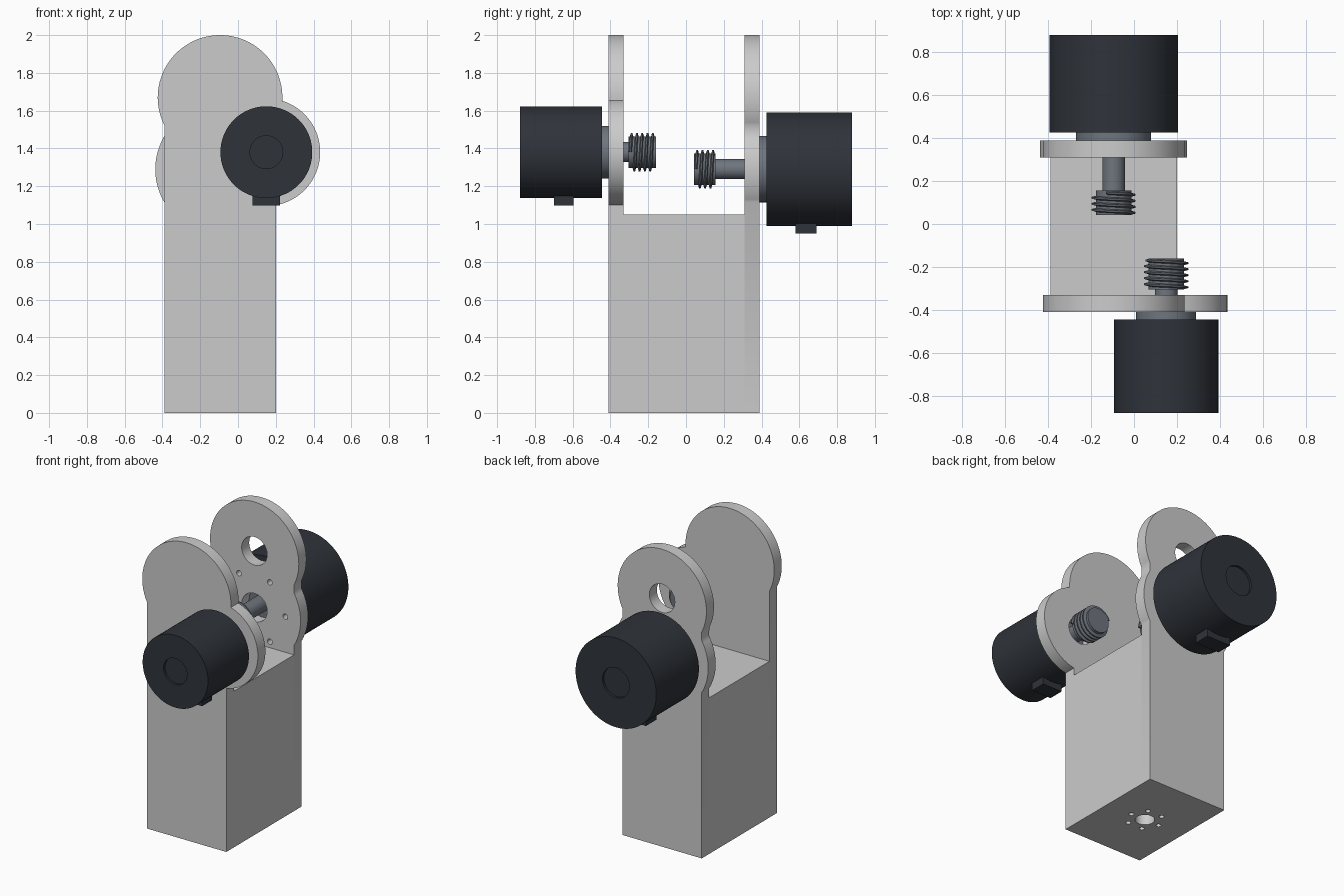
import bpy, bmesh
from math import sin, cos, pi, radians

if "Cube" in bpy.data.objects:
    bpy.data.objects.remove(bpy.data.objects["Cube"])


def material(name, rgb):
    m = bpy.data.materials.new(name)
    m.diffuse_color = (*rgb, 1)
    m.use_nodes = True
    m.node_tree.nodes["Principled BSDF"].inputs["Base Color"].default_value = m.diffuse_color
    return m


DARK = material("dark_casing", (0.028, 0.033, 0.042))
STEEL = material("steel", (0.16, 0.18, 0.21))


def finish(bm, name, mat=None):
    bmesh.ops.remove_doubles(bm, verts=bm.verts, dist=1e-5)
    bmesh.ops.recalc_face_normals(bm, faces=bm.faces)
    me = bpy.data.meshes.new(name)
    bm.to_mesh(me)
    bm.free()
    ob = bpy.data.objects.new(name, me)
    bpy.context.collection.objects.link(ob)
    if mat:
        me.materials.append(mat)
    return ob


def smooth(ob):
    bpy.ops.object.select_all(action='DESELECT')
    ob.select_set(True)
    bpy.context.view_layer.objects.active = ob
    bpy.ops.object.shade_smooth_by_angle(angle=radians(30))


def prism(bm, pts, offset):
    """Extrude a closed polygon of 3D points by an offset vector."""
    f = bm.faces.new([bm.verts.new(p) for p in pts])
    new = bmesh.ops.extrude_face_region(bm, geom=[f])["geom"]
    bmesh.ops.translate(bm, vec=offset,
                        verts=[v for v in new if isinstance(v, bmesh.types.BMVert)])


def box(name, x0, x1, y0, y1, z0, z1, mat=None):
    bm = bmesh.new()
    prism(bm, [(x0, y0, z0), (x1, y0, z0), (x1, y1, z0), (x0, y1, z0)], (0, 0, z1 - z0))
    return finish(bm, name, mat)


def arc(cx, cz, r, a0, a1, n=48):
    angles = [radians(a0 + (a1 - a0) * i / n) for i in range(n + 1)]
    return [(cx + r * cos(a), cz + r * sin(a)) for a in angles]


def lathe(name, cx, cz, profile, mat, n=96):
    """Revolve (radius, y) points about an axis parallel to y."""
    bm = bmesh.new()
    verts = [bm.verts.new((cx + r, y, cz)) for r, y in profile]
    edges = [bm.edges.new(p) for p in zip(verts, verts[1:])]
    bmesh.ops.spin(bm, geom=verts + edges, cent=(cx, 0, cz), axis=(0, 1, 0),
                   angle=2 * pi, steps=n, use_merge=True)
    ob = finish(bm, name, mat)
    smooth(ob)
    return ob


def rod(name, cx, cz, r, y0, y1, mat):
    return lathe(name, cx, cz, [(0, y0), (r, y0), (r, y1), (0, y1)], mat)


def cut(ob, polygons, offset):
    """Subtract a set of separate prisms."""
    bm = bmesh.new()
    for pts in polygons:
        prism(bm, pts, offset)
    cutter = finish(bm, "hole_cutter")
    cutter.hide_render = True
    mod = ob.modifiers.new("holes", 'BOOLEAN')
    mod.operation, mod.solver, mod.object = 'DIFFERENCE', 'EXACT', cutter
    bpy.context.view_layer.objects.active = ob
    bpy.ops.object.modifier_apply(modifier=mod.name)
    bpy.data.objects.remove(cutter)


def circle(cx, cz, r, n=40):
    return arc(cx, cz, r, 0, 360, n)[:-1]


def ring_of_holes(cx, cz, ring, r):
    return [circle(cx + ring * cos(k * pi / 3), cz + ring * sin(k * pi / 3), r, 24)
            for k in range(6)]


X0, X1, CX, TOP = -0.39, 0.20, -0.095, 1.67
FX, FZ = 0.15, 1.38      # front motor axis
BX, BZ = CX, 1.29        # back motor axis

# Solid block between the two plates, with blind mounting holes underneath
base = box("base_block", X0, X1, -0.33, 0.31, 0, 1.05)
bottom = [circle(CX, -0.01, 0.06)] + ring_of_holes(CX, -0.01, 0.108, 0.016)
cut(base, [[(x, y, -0.05) for x, y in c] for c in bottom], (0, 0, 0.3))
smooth(base)


# Side plates with rounded top lobe and motor lobe
def plate(name, outline, y0, y1, holes):
    bm = bmesh.new()
    prism(bm, [(x, y0, z) for x, z in outline], (0, y1 - y0, 0))
    ob = finish(bm, name)
    cut(ob, [[(x, y0 - 0.05, z) for x, z in h] for h in holes], (0, y1 - y0 + 0.1, 0))
    smooth(ob)


plate("front_plate",
      [(X0, 0), (X1, 0)] + arc(FX, FZ, 0.285, -79.9, 73.1)
      + arc(CX, TOP, 0.33, -2.8, 206.6, 72),
      -0.41, -0.33, [circle(FX, FZ, 0.09)])
plate("back_plate",
      [(X0, 0), (X1, 0)] + arc(BX, BZ, 0.343, -30.7, 30.7, 20)
      + arc(CX, TOP, 0.33, -26.6, 206.6, 72) + arc(BX, BZ, 0.343, 149.3, 210.7, 20),
      0.31, 0.39,
      [circle(CX, TOP, 0.095), circle(BX, BZ, 0.095)] + ring_of_holes(BX, BZ, 0.23, 0.018))


# Worm: core cylinder with a swept helical thread
def worm(name, cx, cz, y0, y1, r=0.103, pitch=0.028, n=36):
    core = r - 0.02
    rod(name + "_core", cx, cz, core, y0, y1, STEEL)
    bm = bmesh.new()
    half = pitch * 0.36
    length = y1 - y0 - 2 * half
    steps = int(length / pitch * n)
    section = [(core - 0.005, -half), (r, -half * 0.35), (r, half * 0.35), (core - 0.005, half)]
    prev = None
    for i in range(steps + 1):
        a, y = 2 * pi * i / n, y0 + half + length * i / steps
        ring = [bm.verts.new((cx + q * cos(a), y + d, cz + q * sin(a))) for q, d in section]
        if prev:
            for k in range(4):
                j = (k + 1) % 4
                bm.faces.new((prev[k], prev[j], ring[j], ring[k]))
        else:
            bm.faces.new(ring)
        prev = ring
    bm.faces.new(prev)
    smooth(finish(bm, name + "_thread", STEEL))


# Motor: casing with recessed end, key block, collar, shaft and worm
def motor(side, cx, cz, r, s, inner, outer, collar_r, plate_y, key, worm_y, recess):
    lathe(side + "_motor_casing", cx, cz,
          [(0, s * inner), (r, s * inner), (r, s * outer), (recess, s * outer),
           (recess, s * (outer - 0.015)), (0, s * (outer - 0.015))], DARK)
    key_w, key_a, key_b = key
    box(side + "_motor_key", cx - key_w, cx + key_w, *sorted((s * key_a, s * key_b)),
        cz - r - 0.04, cz - r + 0.06, DARK)
    rod(side + "_motor_collar", cx, cz, collar_r, s * plate_y, s * inner, STEEL)
    rod(side + "_shaft", cx, cz, 0.053, s * worm_y[1], s * inner, STEEL)
    worm(side + "_worm", cx, cz, *sorted(s * y for y in worm_y))


motor("front", FX, FZ, 0.243, -1, 0.445, 0.88, 0.14, 0.41,
      (0.073, 0.595, 0.70), (0.16, 0.305), 0.087)
motor("back", BX, BZ, 0.30, 1, 0.427, 0.88, 0.175, 0.39,
      (0.09, 0.58, 0.69), (0.042, 0.155), 0.10)
